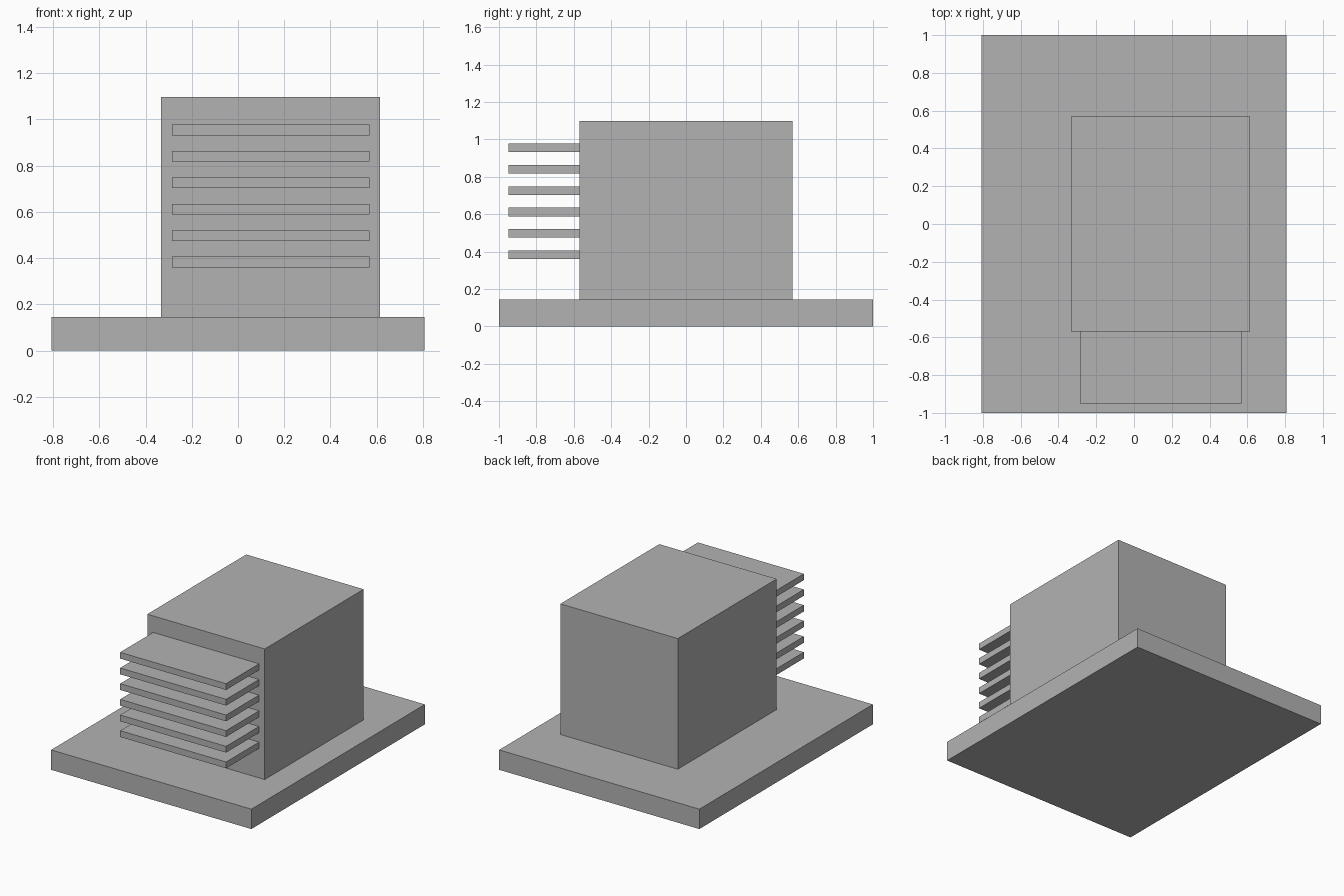
import bpy

if "Cube" in bpy.data.objects:
    bpy.data.objects.remove(bpy.data.objects["Cube"])

grey = bpy.data.materials.new("plain grey")
grey.diffuse_color = (0.45, 0.45, 0.45, 1)
grey.use_nodes = True
grey.node_tree.nodes["Principled BSDF"].inputs["Base Color"].default_value = grey.diffuse_color


def box(name, x, y, z):
    """Box spanning the given (min, max) ranges."""
    bpy.ops.mesh.primitive_cube_add(size=1)
    ob = bpy.context.object
    ob.name = name
    ob.location = [(a + b) / 2 for a, b in (x, y, z)]
    ob.scale = [b - a for a, b in (x, y, z)]
    bpy.ops.object.transform_apply(location=True, rotation=False, scale=True)
    ob.data.materials.append(grey)
    return ob


# Base slab and main block
box("base_slab", (-0.808, 0.808), (-1, 1), (0, 0.145))
box("main_block", (-0.333, 0.615), (-0.57, 0.57), (0.145, 1.098))

# Stack of thin fins on the front of the block
for i in range(6):
    z = 0.36 + i * 0.1143
    box(f"fin_{i + 1}", (-0.286, 0.569), (-0.95, -0.57), (z, z + 0.046))
